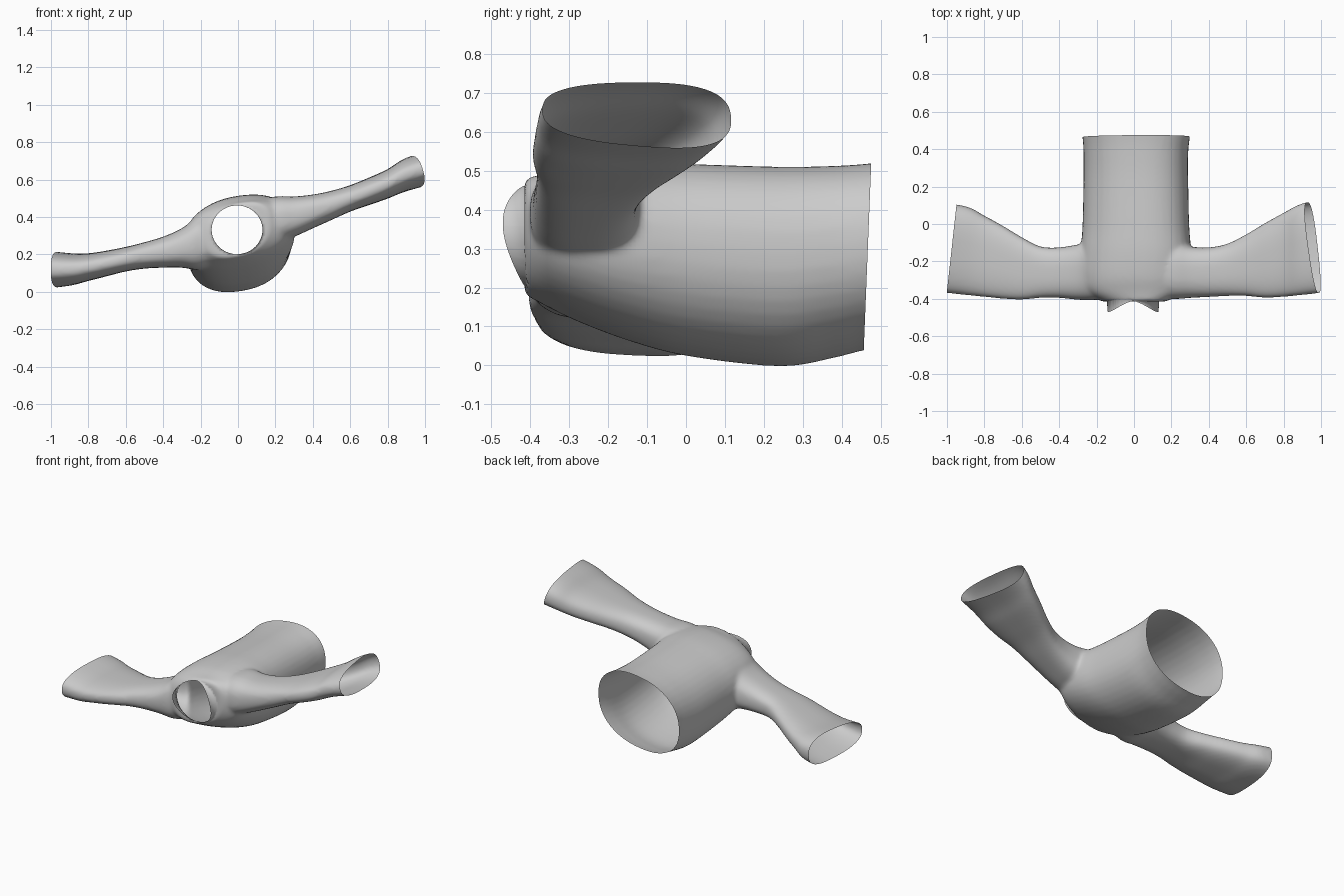
import bpy, bmesh
from math import sin, cos, pi, copysign, hypot

if "Cube" in bpy.data.objects:
    bpy.data.objects.remove(bpy.data.objects["Cube"])

N = 40


def sup(v, p):
    return copysign(abs(v) ** p, v)


def loft(bm, sections, place, power):
    """Skin closed rings; place(section, u, v) maps a unit ring to space."""
    rings = []
    for s in sections:
        rings.append([bm.verts.new(place(s, sup(cos(2 * pi * i / N), power),
                                         sup(sin(2 * pi * i / N), power))) for i in range(N)])
    for a, b in zip(rings, rings[1:]):
        for i in range(N):
            j = (i + 1) % N
            bm.faces.new((a[i], a[j], b[j], b[i]))
    bm.faces.new(rings[0][::-1])
    bm.faces.new(rings[-1])


def smooth_sections(rows, steps=5):
    """Catmull-Rom refinement of section rows."""
    out = []
    for k in range(len(rows) - 1):
        p = [rows[max(0, min(len(rows) - 1, k + d))] for d in (-1, 0, 1, 2)]
        for i in range(steps):
            t = i / steps
            out.append([0.5 * (2 * b + (c - a) * t + (2 * a - 5 * b + 4 * c - d) * t * t
                               + (3 * b - a - 3 * c + d) * t ** 3) for a, b, c, d in zip(*p)])
    return out + [rows[-1]]


def mid(a, b, u):
    return (a + b) / 2 + (b - a) / 2 * u


def body_place(s, u, v):
    y, x0, x1, z0, z1 = s
    return (mid(x0, x1, u), y, mid(z0, z1, v) + 0.04 * u)


def sleeve_place(s, u, v):
    # flared sleeves get thicker towards the back edge
    x, y0, y1, z0, z1 = s
    return (x, mid(y0, y1, u), mid(z0, z1, v * (1 + 0.15 * u * abs(x))))


def finish(bm, name):
    bmesh.ops.recalc_face_normals(bm, faces=bm.faces)
    me = bpy.data.meshes.new(name)
    bm.to_mesh(me)
    bm.free()
    ob = bpy.data.objects.new(name, me)
    bpy.context.collection.objects.link(ob)
    return ob


# torso: y, x range, z range
torso = [(0.53, -0.285, 0.305, 0.05, 0.52), (0.46, -0.275, 0.298, 0.045, 0.512),
         (0.38, -0.27, 0.29, 0.025, 0.507), (0.24, -0.27, 0.29, 0.003, 0.505),
         (0.0, -0.275, 0.295, 0.03, 0.512), (-0.15, -0.285, 0.305, 0.07, 0.515),
         (-0.28, -0.285, 0.295, 0.12, 0.505), (-0.36, -0.26, 0.265, 0.16, 0.485),
         (-0.415, -0.17, 0.17, 0.19, 0.472)]
# sleeves: x, y range, z range
right = [(0.05, -0.37, -0.12, 0.24, 0.48), (0.2, -0.40, -0.10, 0.26, 0.51),
         (0.3, -0.395, -0.12, 0.295, 0.51), (0.4, -0.39, -0.125, 0.34, 0.52),
         (0.5, -0.385, -0.105, 0.385, 0.54), (0.6, -0.385, -0.055, 0.43, 0.57),
         (0.7, -0.395, 0.005, 0.465, 0.61), (0.8, -0.39, 0.06, 0.50, 0.655),
         (0.9, -0.38, 0.11, 0.54, 0.715), (1.08, -0.36, 0.15, 0.59, 0.77)]
left = [(-0.05, -0.37, -0.12, 0.17, 0.46), (-0.2, -0.405, -0.10, 0.12, 0.41),
        (-0.3, -0.405, -0.11, 0.13, 0.34), (-0.4, -0.395, -0.125, 0.13, 0.295),
        (-0.5, -0.395, -0.12, 0.125, 0.265), (-0.6, -0.405, -0.07, 0.11, 0.24),
        (-0.7, -0.40, -0.01, 0.085, 0.22), (-0.8, -0.39, 0.045, 0.06, 0.205),
        (-0.9, -0.38, 0.095, 0.035, 0.205), (-1.08, -0.36, 0.12, 0.015, 0.225)]

parts = []
for rows, place, power in ((torso, body_place, 0.88), (right, sleeve_place, 0.75), (left, sleeve_place, 0.75)):
    bm = bmesh.new()
    loft(bm, smooth_sections(rows), place, power)
    parts.append(finish(bm, "garment_part"))

# fuse torso and sleeves into one skin
bpy.context.view_layer.update()
for o in parts:
    o.select_set(True)
bpy.context.view_layer.objects.active = parts[0]
bpy.ops.object.join()
shirt = parts[0]
shirt.name = "shirt"
m = shirt.modifiers.new("fuse", 'REMESH')
m.mode = 'VOXEL'
m.voxel_size = 0.011
m = shirt.modifiers.new("relax", 'SMOOTH')
m.factor = 0.5
m.iterations = 10
for name in ("fuse", "relax"):
    bpy.ops.object.modifier_apply(modifier=name)

# cut open the cuffs and hem
bm = bmesh.new()
bm.from_mesh(shirt.data)
for co, no in (((1.01, -0.36, 0.58), (1, 0.14, 0.31)), ((-1.0, -0.36, 0.13), (-1, 0.11, 0.0)),
               ((0, 0.475, 0.51), (0, 1, -0.04))):
    bmesh.ops.bisect_plane(bm, geom=bm.verts[:] + bm.edges[:] + bm.faces[:],
                           plane_co=co, plane_no=no, clear_outer=True)

# neck opening, with its rim pulled onto a clean oval
CX, CZ, RX, RZ = -0.005, 0.332, 0.14, 0.13


def oval(p):
    return (p.x - CX) / RX, (p.z - CZ) / RZ


bmesh.ops.delete(bm, geom=[f for f in bm.faces if f.calc_center_median().y < -0.33
                           and hypot(*oval(f.calc_center_median())) < 1], context='FACES')
rim = [e for e in bm.edges if e.is_boundary and all(
    v.co.y < -0.33 and hypot(*oval(v.co)) < 1.3 for v in e.verts)]
for v in {v for e in rim for v in e.verts}:
    a, b = oval(v.co)
    r = hypot(a, b)
    v.co.x, v.co.z = CX + RX * a / r, CZ + RZ * b / r

# collar band, standing out at the sides of the neck
new = bmesh.ops.extrude_edge_only(bm, edges=rim)["geom"]
for v in (g for g in new if isinstance(g, bmesh.types.BMVert)):
    a, b = oval(v.co)
    v.co.y = -0.412 - 0.055 * abs(a) ** 1.5 * (1 + 0.45 * b)
    v.co.x = CX + RX * 0.97 * a

bmesh.ops.recalc_face_normals(bm, faces=bm.faces)
for f in bm.faces:
    f.smooth = True
bm.to_mesh(shirt.data)
bm.free()
